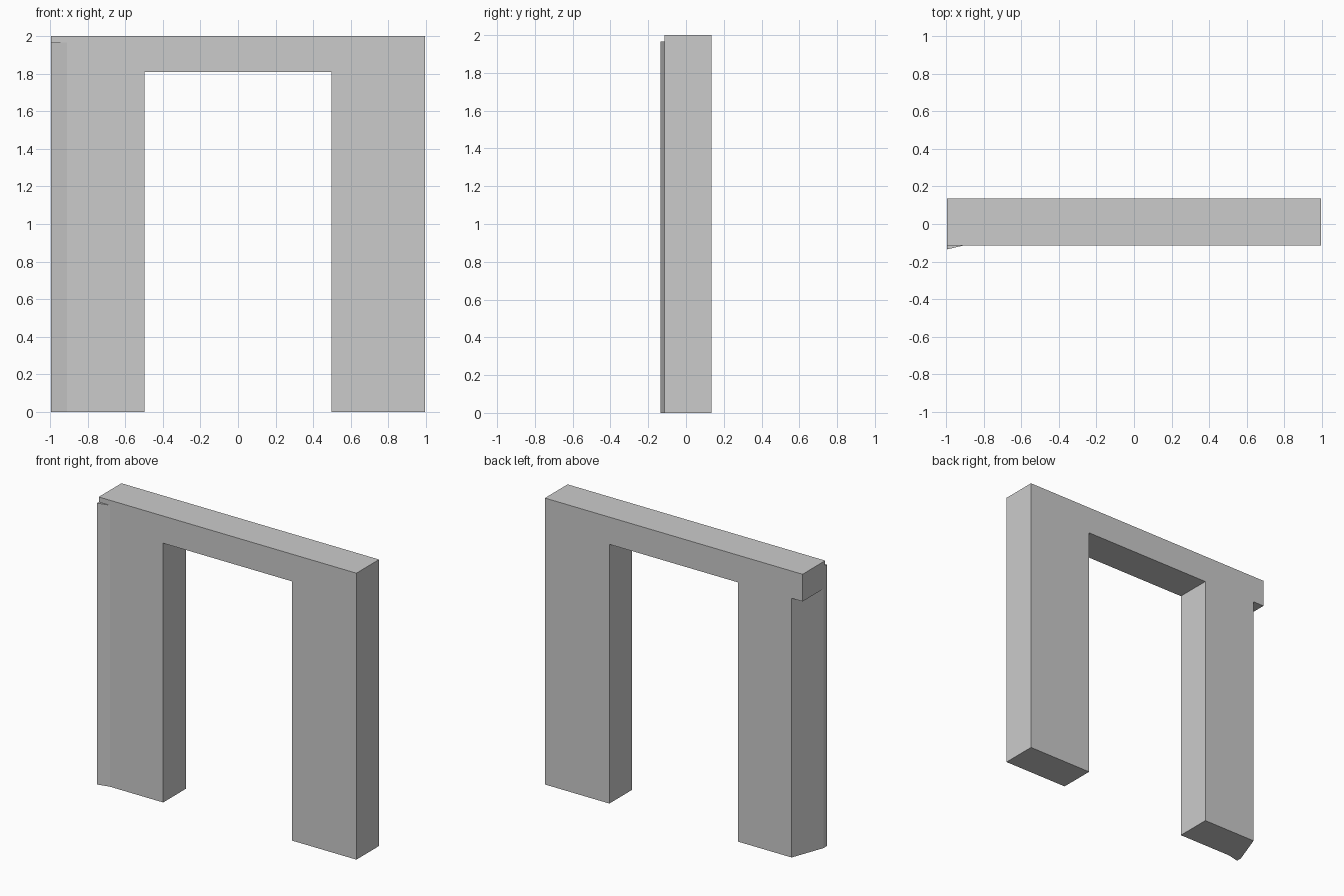
import bpy

if "Cube" in bpy.data.objects:
    bpy.data.objects.remove(bpy.data.objects["Cube"])

W = 0.995               # half width
FRONT, BACK = -0.115, 0.135
OPEN = 0.4975           # half width of the opening
LINTEL_Z = 1.81


def prism(name, outline, z0, z1):
    """Extrude a plan outline (x, y) from z0 to z1."""
    n = len(outline)
    verts = [(x, y, z) for z in (z0, z1) for x, y in outline]
    faces = [tuple(reversed(range(n))), tuple(range(n, 2 * n))]
    faces += [(i, (i + 1) % n, n + (i + 1) % n, n + i) for i in range(n)]
    mesh = bpy.data.meshes.new(name)
    mesh.from_pydata(verts, [], faces)
    obj = bpy.data.objects.new(name, mesh)
    bpy.context.collection.objects.link(obj)
    return obj


# Lintel across the opening
prism("lintel", [(-W, FRONT), (W, FRONT), (W, BACK), (-W, BACK)], LINTEL_Z, 2.0)

# Plain rectangular pillar on the right
prism("right_pillar", [(OPEN, FRONT), (W, FRONT), (W, BACK), (OPEN, BACK)], 0, LINTEL_Z)

# Left pillar, its outer side slanting inward toward the back
prism("left_pillar", [(-W, FRONT), (-OPEN, FRONT), (-OPEN, BACK), (-0.91, BACK),
                      (-W, -0.095)], 0, LINTEL_Z)

# Thin corner wedge standing proud of the front face
prism("corner_wedge", [(-W, -0.135), (-0.91, FRONT), (-W, FRONT)], 0, 1.965)
